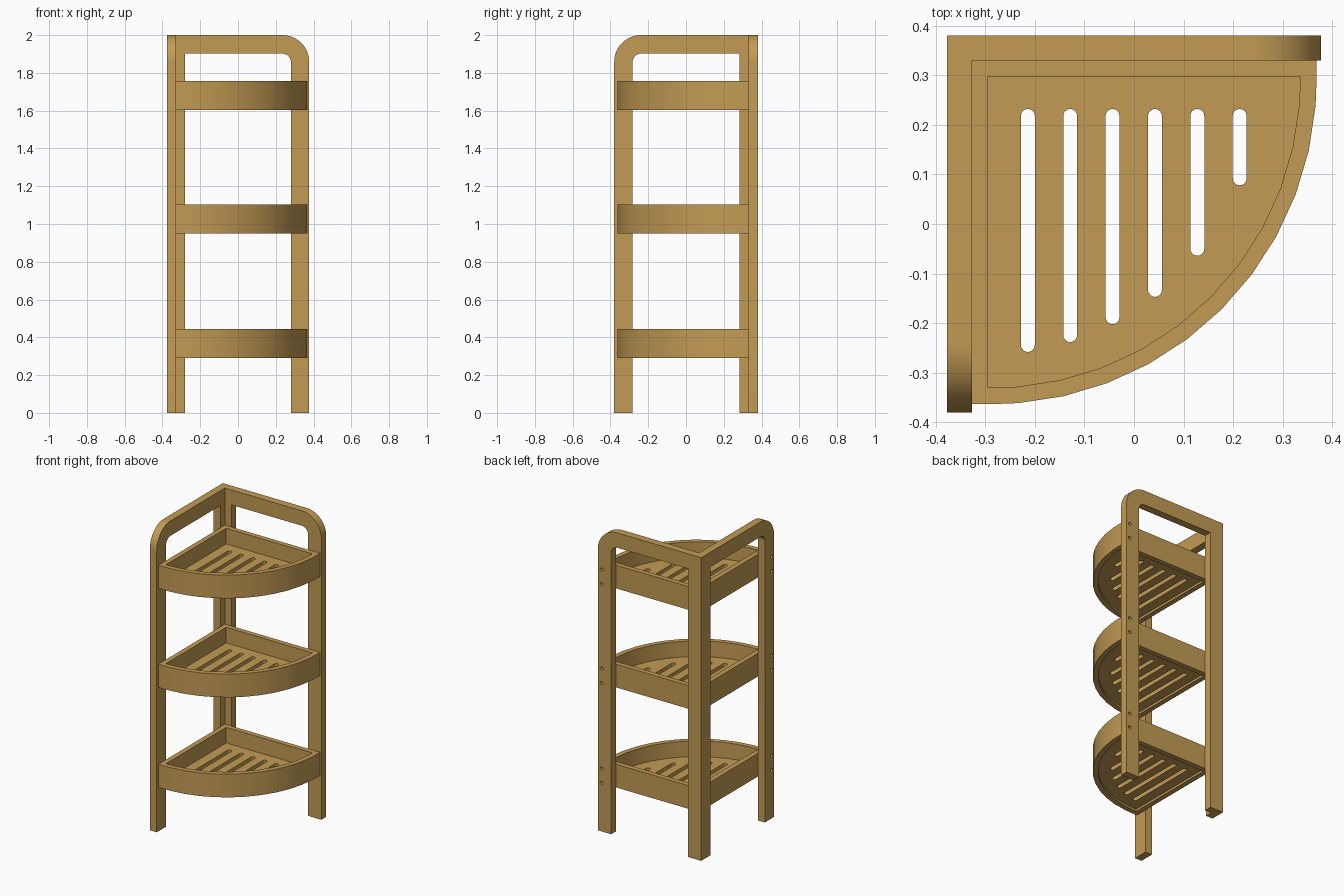
import bpy, bmesh, math
from mathutils import Matrix, Vector

if "Cube" in bpy.data.objects:
    bpy.data.objects.remove(bpy.data.objects["Cube"])

wood = bpy.data.materials.new("warm_wood")
wood.diffuse_color = (0.55, 0.33, 0.09, 1)
wood.use_nodes = True
wood.node_tree.nodes["Principled BSDF"].inputs["Base Color"].default_value = wood.diffuse_color

HX, HY = 0.377, 0.38           # half width, half depth
T, LEG = 0.05, 0.097           # board thickness, leg width
SHELVES = (0.29, 0.95, 1.603)  # underside of each tray
TRAY_H = 0.153


def arc(cx, cy, r, a0, a1, n):
    return [(cx + r * math.cos(math.radians(a0 + (a1 - a0) * i / n)),
             cy + r * math.sin(math.radians(a0 + (a1 - a0) * i / n))) for i in range(n + 1)]


def plate(name, loops, thick, matrix):
    """Flat board from closed outlines (first is outer, rest are holes), from w=0 to w=thick."""
    cu = bpy.data.curves.new(name, 'CURVE')
    cu.dimensions, cu.fill_mode, cu.extrude = '2D', 'BOTH', thick / 2
    for pts in loops:
        s = cu.splines.new('POLY')
        s.points.add(len(pts) - 1)
        for p, (x, y) in zip(s.points, pts):
            p.co = (x, y, 0, 1)
        s.use_cyclic_u = True
    tmp = bpy.data.objects.new(name + "_outline", cu)
    bpy.context.scene.collection.objects.link(tmp)
    bpy.context.view_layer.update()
    dg = bpy.context.evaluated_depsgraph_get()
    me = bpy.data.meshes.new_from_object(tmp.evaluated_get(dg))
    bpy.data.objects.remove(tmp)
    bm = bmesh.new()
    bm.from_mesh(me)
    bmesh.ops.remove_doubles(bm, verts=bm.verts, dist=1e-5)
    bmesh.ops.transform(bm, matrix=matrix @ Matrix.Translation((0, 0, thick / 2)), verts=bm.verts)
    bmesh.ops.recalc_face_normals(bm, faces=bm.faces)
    bm.to_mesh(me)
    bm.free()
    me.materials.clear()
    me.materials.append(wood)
    ob = bpy.data.objects.new(name, me)
    bpy.context.scene.collection.objects.link(ob)
    bpy.ops.object.select_all(action='DESELECT')
    ob.select_set(True)
    bpy.context.view_layer.objects.active = ob
    bpy.ops.object.shade_smooth_by_angle(angle=math.radians(30))
    return ob


def basis(u, v, w, origin):
    m = Matrix((u, v, w)).transposed().to_4x4()
    m.translation = Vector(origin)
    return m


def frame(name, start, length, matrix):
    """Arched side frame; u runs from the corner outwards, v is height."""
    R, r = 0.142, 0.045
    top, inner = 2.0, 1.902
    li = length - LEG
    outline = [(start, 0), (LEG, 0), (LEG, inner)]
    outline += arc(li - r, inner - r, r, 90, 0, 10)
    outline += [(li, 0), (length, 0)]
    outline += arc(length - R, top - R, R, 0, 90, 16)
    outline += [(start, top)]
    # two screw holes beside every tray
    holes = [arc(length - 0.027, z + TRAY_H / 2 + d, 0.011, 0, 337.5, 15)
             for z in SHELVES for d in (-0.048, 0.048)]
    plate(name, [outline] + holes, T, matrix)


# frames: back board runs the full width, side board butts against it
frame("back_frame", 0, 2 * HX, basis((1, 0, 0), (0, 0, 1), (0, -1, 0), (-HX, HY, 0)))
frame("side_frame", T, 2 * HY, basis((0, -1, 0), (0, 0, 1), (-1, 0, 0), (-HX + T, HY, 0)))

# quarter-round tray outlines
X0, Y0 = -HX + T, HY - T
CX, CY, RAD, WALL = -0.285, 0.29, 0.653, 0.033


def tray_outline(inset):
    x, y, r = X0 + inset, Y0 - inset, RAD - inset
    pts = [(x, y), (x, CY - r), (CX, CY - r)]
    pts += arc(CX, CY, r, -85.5, -4.5, 10)
    pts += [(CX + r, CY), (CX + r, y)]
    return pts


# slots with rounded ends, shorter towards the curved front
slots = []
for i, low in enumerate((-0.258, -0.238, -0.202, -0.147, -0.064, 0.078)):
    x, r = -0.214 + i * 0.0854, 0.014
    slots.append(arc(x, 0.232 - r, r, 0, 180, 8) + arc(x, low + r, r, 180, 360, 8))

for name, z in zip(("lower", "middle", "upper"), SHELVES):
    plate(name + "_tray_wall", [tray_outline(0), tray_outline(WALL)], TRAY_H,
          Matrix.Translation((0, 0, z)))
    plate(name + "_tray_floor", [tray_outline(WALL)] + slots, 0.035,
          Matrix.Translation((0, 0, z + 0.015)))
